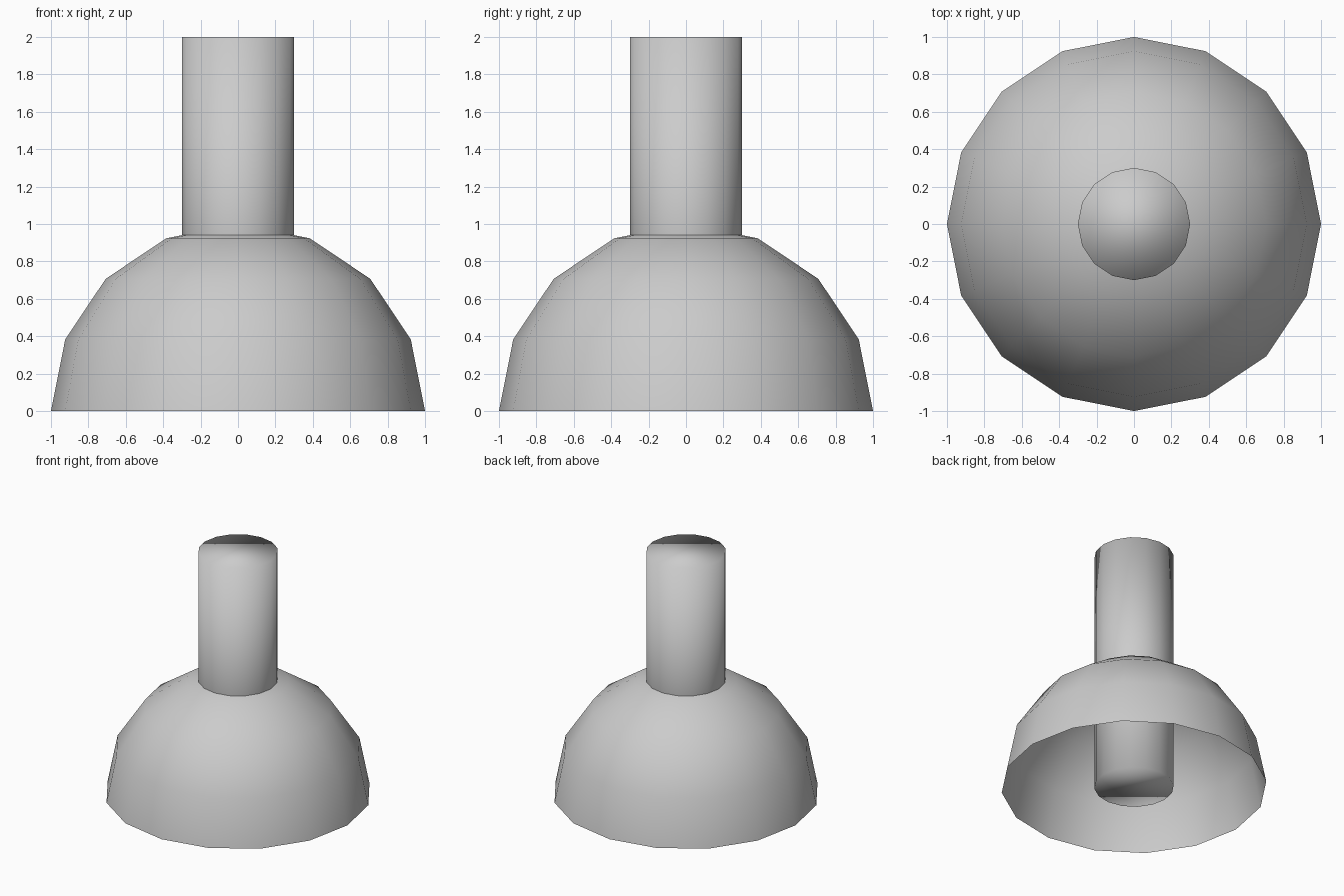
import bpy, bmesh

if "Cube" in bpy.data.objects:
    bpy.data.objects.remove(bpy.data.objects["Cube"])


def add_object(name, bm):
    for f in bm.faces:
        f.smooth = True
    mesh = bpy.data.meshes.new(name)
    bm.to_mesh(mesh)
    bm.free()
    obj = bpy.data.objects.new(name, mesh)
    bpy.context.collection.objects.link(obj)
    return obj


# Dome: upper half of a low-poly sphere, open underneath
bm = bmesh.new()
bmesh.ops.create_uvsphere(bm, u_segments=16, v_segments=8, radius=1.0)
lower = [v for v in bm.verts if v.co.z < -0.01]
bmesh.ops.delete(bm, geom=lower, context='VERTS')
for v in bm.verts:
    if abs(v.co.z) < 1e-4:
        v.co.z = 0.0
add_object("dome", bm)

# Stem: capped cylinder running through the dome down to the floor
bm = bmesh.new()
bmesh.ops.create_cone(bm, cap_ends=True, cap_tris=False, segments=16,
                      radius1=0.3, radius2=0.3, depth=2.0)
bmesh.ops.translate(bm, verts=bm.verts, vec=(0, 0, 1))
add_object("stem", bm)
